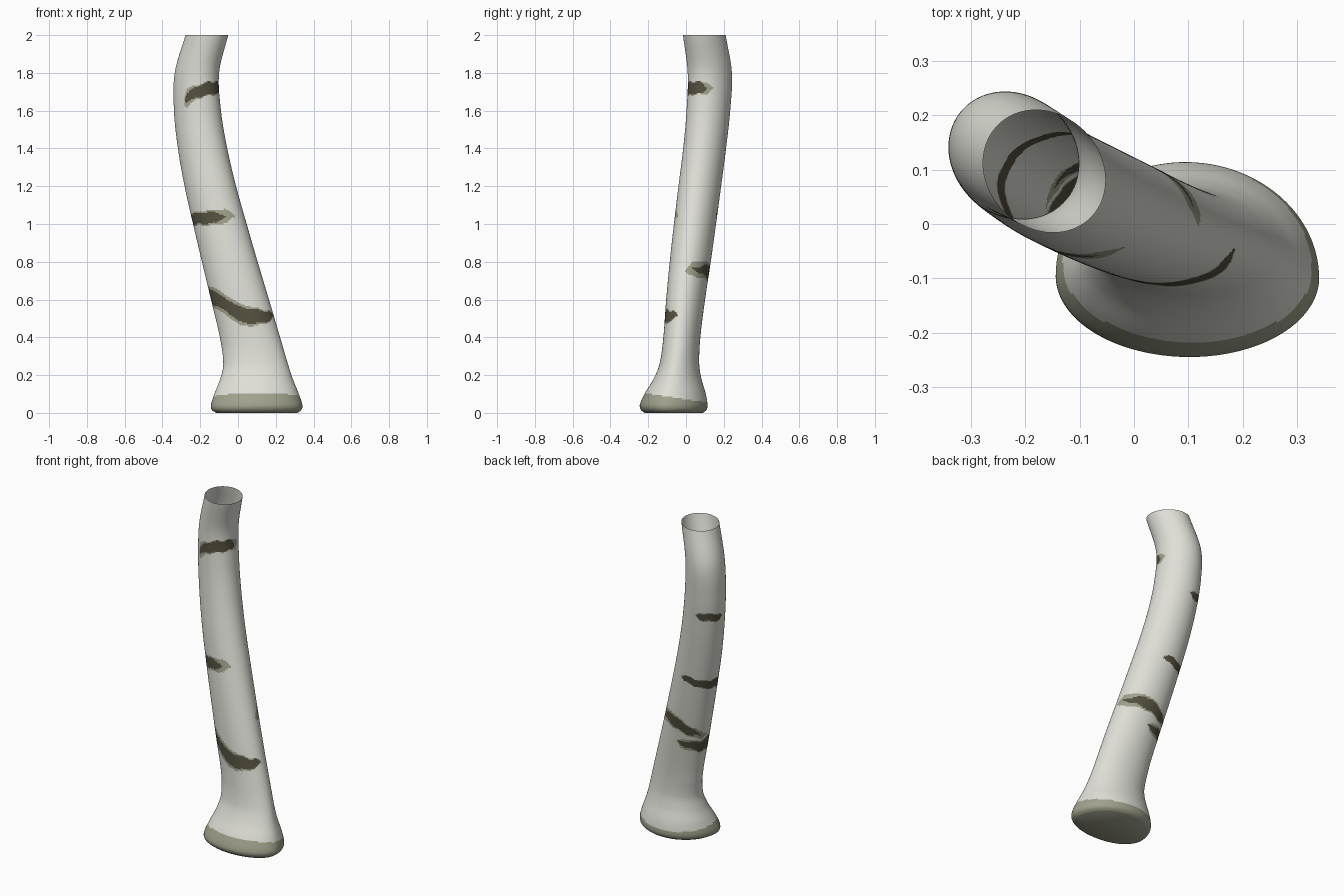
import bpy, bmesh, math

if "Cube" in bpy.data.objects:
    bpy.data.objects.remove(bpy.data.objects["Cube"])

SEG, ROWS = 160, 250

# trunk outline: height, left x, right x, front y, back y
PROFILE = [
    (0.00, -0.115, 0.315, -0.22, 0.09),
    (0.015, -0.138, 0.335, -0.238, 0.108),
    (0.04, -0.144, 0.341, -0.245, 0.114),
    (0.10, -0.125, 0.322, -0.22, 0.105),
    (0.18, -0.094, 0.29, -0.172, 0.082),
    (0.26, -0.078, 0.264, -0.14, 0.070),
    (0.40, -0.096, 0.223, -0.12, 0.076),
    (0.60, -0.143, 0.164, -0.105, 0.101),
    (0.80, -0.191, 0.104, -0.086, 0.131),
    (1.00, -0.238, 0.046, -0.064, 0.159),
    (1.20, -0.283, -0.010, -0.04, 0.186),
    (1.40, -0.318, -0.057, -0.015, 0.212),
    (1.60, -0.339, -0.090, 0.003, 0.234),
    (1.80, -0.335, -0.100, 0.009, 0.243),
    (2.00, -0.278, -0.052, -0.016, 0.210),
]

# bark scars: angle round the trunk, height, dark half height, pale half height
SCARS = [
    [(88, .62, 0, 0), (100, .615, .015, .03), (150, .60, .035, .04), (185, .62, .045, .055),
     (225, .585, .04, .065), (250, .525, .045, .065), (285, .51, .036, .046), (325, .515, .022, .024),
     (343, .52, 0, 0)],
    [(70, 1.06, 0, .01), (82, 1.055, .02, .022), (130, 1.03, .026, .026), (190, 1.025, .03, .036),
     (255, 1.035, .03, .04), (282, 1.045, 0, .034), (304, 1.045, 0, 0)],
    [(-12, .755, 0, 0), (5, .76, 0, .035), (28, .76, .015, .042), (70, .75, .035, .045),
     (120, .70, .026, .032), (147, .68, 0, .024), (168, .675, 0, 0)],
    [(230, 1.65, 0, .02), (236, 1.665, .02, .05), (262, 1.70, .03, .036), (300, 1.72, .034, .036),
     (340, 1.72, .03, .032), (353, 1.72, 0, .03), (371, 1.715, 0, 0)],
    [(90, 1.49, 0, 0), (102, 1.49, .02, .026), (135, 1.485, .027, .027), (162, 1.48, .02, .024),
     (174, 1.48, 0, 0)],
]


def linear(points, u):
    """Interpolate rows keyed by their first value; None when outside."""
    for p, q in zip(points, points[1:]):
        if p[0] <= u <= q[0]:
            f = (u - p[0]) / (q[0] - p[0])
            return [a + (b - a) * f for a, b in zip(p[1:], q[1:])]
    return None


def smooth(points, u):
    """Smooth curve through the rows."""
    n = len(points)
    i = max(k for k in range(n - 1) if points[k][0] <= u)
    p, q = points[i], points[i + 1]
    o, r = points[max(i - 1, 0)], points[min(i + 2, n - 1)]
    h = q[0] - p[0]
    f = (u - p[0]) / h
    out = []
    for k in range(1, len(p)):
        m0 = (q[k] - o[k]) / (q[0] - o[0]) * h
        m1 = (r[k] - p[k]) / (r[0] - p[0]) * h
        out.append((2*f**3 - 3*f**2 + 1) * p[k] + (f**3 - 2*f**2 + f) * m0
                   + (3*f**2 - 2*f**3) * q[k] + (f**3 - f**2) * m1)
    return out


def surface(t, z):
    """Point on the trunk; the foot bulges more to the front."""
    x0, x1, y0, y1 = smooth(PROFILE, z)
    foot = max(0.0, 1 - z / 0.35)
    yc = (y0 + y1) / 2 - 0.035 * foot
    skew = 0.14 * (1 - foot)
    s = math.sin(t)
    x = (x0 + x1) / 2 + (x1 - x0) / 2 * math.cos(t + skew)
    return x, yc + s * ((y1 - yc) if s > 0 else (yc - y0)), z


def colour_index(deg, y, z):
    """0 bark, 1 dark scar, 2 pale scar edge and foot band."""
    if z < 0.072 - 0.15 * y:
        return 2
    result = 0
    for scar in SCARS:
        for turn in (-360, 0, 360):
            hit = linear(scar, deg + turn)
            if hit:
                wave = 0.004 * math.sin(math.radians(deg) * 9)
                d = abs(z - hit[0] - wave)
                if d < hit[1]:
                    return 1
                if d < hit[2]:
                    result = 2
    return result


def material(name, rgb):
    m = bpy.data.materials.new(name)
    m.diffuse_color = (*rgb, 1)
    m.use_nodes = True
    m.node_tree.nodes["Principled BSDF"].inputs["Base Color"].default_value = m.diffuse_color
    return m


# trunk shell, open at the top and closed underneath
heights = [0, 0.005, 0.01, 0.015, 0.022, 0.03] + [0.04 + 1.96 * i / ROWS for i in range(ROWS + 1)]
bm = bmesh.new()
rings = [[bm.verts.new(surface(2 * math.pi * j / SEG, z)) for j in range(SEG)] for z in heights]
for i in range(len(rings) - 1):
    for j in range(SEG):
        k = (j + 1) % SEG
        f = bm.faces.new((rings[i][j], rings[i][k], rings[i + 1][k], rings[i + 1][j]))
        c = f.calc_center_median()
        f.material_index = colour_index(360 * (j + 0.5) / SEG, c.y, c.z)
base = bm.faces.new(list(reversed(rings[0])))
base.material_index = 2

mesh = bpy.data.meshes.new("trunk")
bm.to_mesh(mesh)
bm.free()
mesh.materials.append(material("pale bark", (0.74, 0.74, 0.68)))
mesh.materials.append(material("dark scar", (0.09, 0.08, 0.05)))
mesh.materials.append(material("grey green bark", (0.35, 0.355, 0.26)))
trunk = bpy.data.objects.new("trunk", mesh)
bpy.context.collection.objects.link(trunk)
bpy.context.view_layer.objects.active = trunk
trunk.select_set(True)
bpy.ops.object.shade_smooth_by_angle(angle=math.radians(40))
